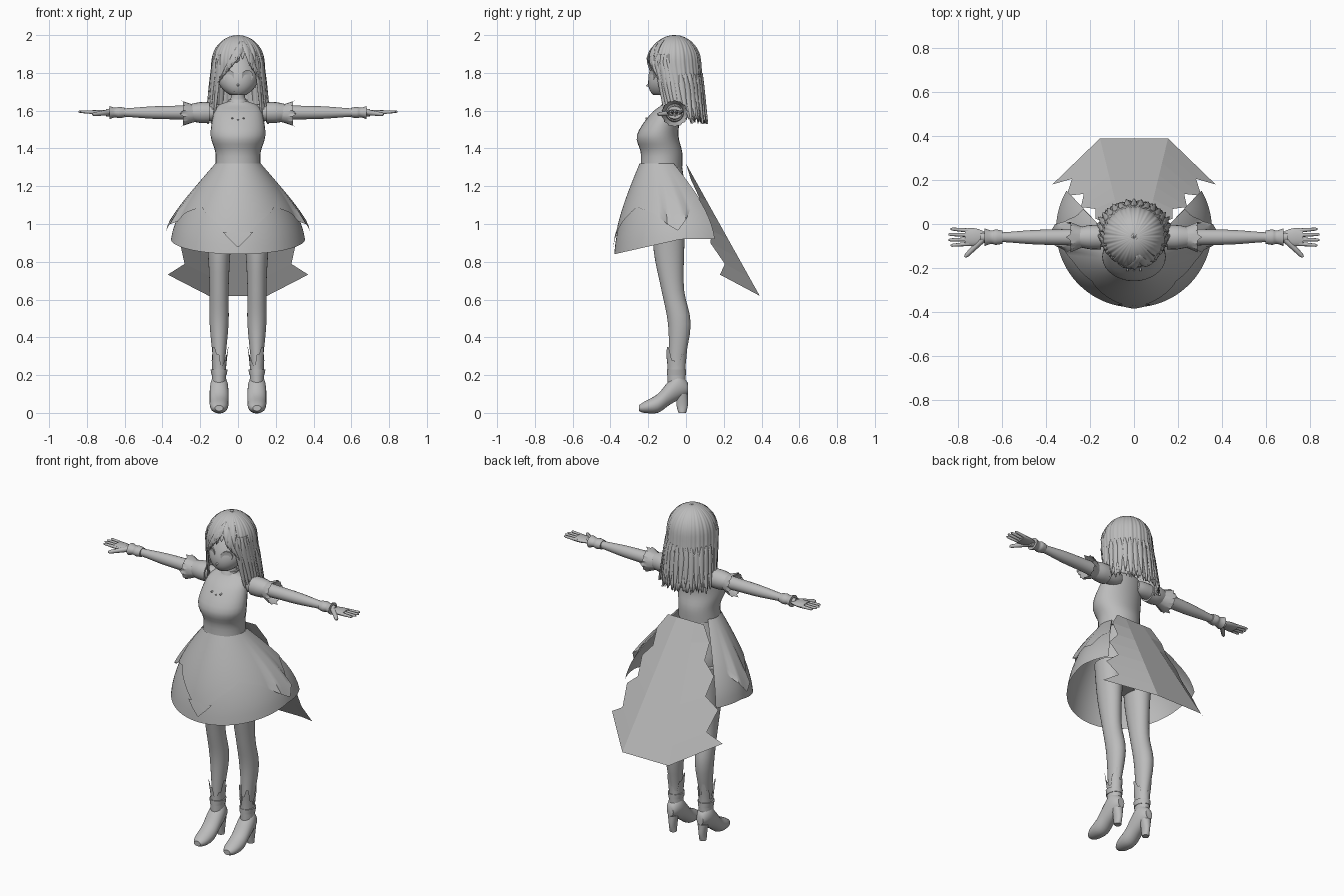
import bpy, bmesh, math, random
from math import sin, cos, pi, radians, degrees, sqrt
from mathutils import Vector

random.seed(4)
if "Cube" in bpy.data.objects:
    bpy.data.objects.remove(bpy.data.objects["Cube"])

shade = (0.5, 0.5, 0.5, 1)
grey = bpy.data.materials.new("plain_grey")
grey.use_nodes = True
grey.diffuse_color = shade
grey.node_tree.nodes["Principled BSDF"].inputs["Base Color"].default_value = shade


def skin(name, rows, closed=True, caps=True, mirror=False, smooth=True, thickness=0):
    """Bridge rows of points, each row a ring (closed) or an open strip."""
    bm = bmesh.new()
    loops = [[bm.verts.new(point) for point in row] for row in rows]
    for upper, lower in zip(loops, loops[1:]):
        for i in range(0 if closed else 1, len(upper)):
            bm.faces.new((upper[i - 1], upper[i], lower[i], lower[i - 1]))
    if closed and caps:
        bm.faces.new(loops[0])
        bm.faces.new(loops[-1])
    bmesh.ops.recalc_face_normals(bm, faces=bm.faces)
    mesh = bpy.data.meshes.new(name)
    bm.to_mesh(mesh)
    bm.free()
    mesh.materials.append(grey)
    part = bpy.data.objects.new(name, mesh)
    bpy.context.collection.objects.link(part)
    if thickness:
        part.modifiers.new("thickness", "SOLIDIFY").thickness = thickness
    if mirror:
        part.modifiers.new("mirror", "MIRROR").use_mirror_merge = False
    if smooth:
        bpy.ops.object.select_all(action="DESELECT")
        part.select_set(True)
        bpy.context.view_layer.objects.active = part
        bpy.ops.object.shade_smooth_by_angle(angle=radians(45))


def turn(count):
    return [2 * pi * i / count for i in range(count)]


def ring(centre, across, along, count=20):
    centre, across, along = Vector(centre), Vector(across), Vector(along)
    return [centre + across * cos(a) + along * sin(a) for a in turn(count)]


def flow(keys, steps=4):
    """Smooth curve through a few key rows."""
    keys = [Vector(key) for key in keys]
    ends = [keys[0]] + keys + [keys[-1]]
    result = [keys[0]]
    for before, start, stop, after in zip(ends, ends[1:], ends[2:], ends[3:]):
        for i in range(1, steps + 1):
            t = i / steps
            pull = (stop - before) * t * (1 - t) ** 2 - (after - start) * t * t * (1 - t)
            result.append(start.lerp(stop, t * t * (3 - 2 * t)) + pull / 2)
    return result


def column(name, keys, x=0, **options):
    """Upright loft from keys of height, y, half width and half depth."""
    skin(name, [ring((x, y, z), (wide, 0, 0), (0, deep, 0), 28)
                for z, y, wide, deep in flow(keys)], **options)


def limb(name, keys, squash=1):
    """Loft out along the arm from keys of distance and radius."""
    skin(name, [ring((x, -.06, 1.59), (0, r, 0), (0, 0, r * squash))
                for x, r in flow(keys)], mirror=True)


def rod(name, start, stop, thick, thin, **options):
    """Tapered round bar with a softened tip."""
    start, stop = Vector(start), Vector(stop)
    aim = (stop - start).to_track_quat("Z", "Y")
    across, along = aim @ Vector((1, 0, 0)), aim @ Vector((0, 1, 0))
    profile = ((0, thick), (.9, thin), (1, thin / 2))
    skin(name, [ring(start.lerp(stop, t), across * r, along * r, 10) for t, r in profile], **options)


# Torso and neck, then hips
column("bodice", [(1.3, -.13, .12, .11), (1.38, -.13, .12, .11), (1.47, -.15, .145, .11), (1.58, -.11, .13, .08),
                  (1.63, -.08, .1, .05), (1.66, -.08, .04, .04), (1.74, -.08, .04, .04)])
column("hips", [(1.3, -.12, .1, .1), (1.05, -.09, .15, .1), (.92, -.09, .06, .06)])
column("collar", [(1.64, -.08, .05, .05), (1.66, -.08, .05, .04)])
for x in (-.03, 0, .03):
    height = 1.55 + abs(x) / 3
    rod("chest_button", (x, -.19, height), (x, -.215, height), .005, .005)


# Head narrows to a pointed chin that sits forward
def head_rows(count=24):
    for i in range(1, count):
        t = i / count
        r = .11 * sin(pi * t ** .75) ** .8
        yield ring((0, -.07 * (1 + (1 - t) ** 3), 1.67 + .29 * t), (r, 0, 0), (0, r, 0), 32)


skin("head", head_rows())
rod("nose", (0, -.17, 1.75), (0, -.21, 1.73), .01, .005)
rod("mouth", (-.02, -.18, 1.7), (.02, -.18, 1.7), .005, .005)
skin("eye", [ring((.05, y, 1.785), (r, r / 2, 0), (0, 0, r))
             for y, r in ((-.175, .03), (-.183, .03), (-.181, .02))], mirror=True)
rod("ear", (.1, -.06, 1.78), (.12, -.05, 1.78), .02, .02, mirror=True)


# Hair: domed crown, ridged strands that spread and drift back lower down
def hair_point(angle, z, lift=0):
    drop = max(0, 1.85 - z)
    dome = sqrt(max(.0001, 1 - (max(0, z - 1.85) / .15) ** 2))
    ridge = 1 + lift + .012 * cos(angle * 36) + .01 * cos(angle * 17)
    wide = (.14 + .08 * drop) * dome * ridge
    deep = (.14 - .05 * drop) * dome * ridge
    return Vector((wide * sin(angle), -.06 + .14 * drop - deep * cos(angle), z))


def hair_hem(angle):
    turned = abs(degrees(angle))
    if turned < 46:
        edge = 1.89 - abs(angle - .25) / 8
    else:
        edge = 1.62 - .08 * min(1, (turned - 46) / 60)
    return edge + random.uniform(-.01, .03)


strands = [(a - pi, hair_hem(a - pi)) for a in turn(180)]
skin("hair", [[hair_point(a, 2 - (2 - edge) * (t / 18) ** 1.7) for a, edge in strands]
              for t in range(19)], caps=False, thickness=.005)


def lock(name, root, tip, top, bottom, width):
    """Flat strand that narrows to a point while sweeping round the head."""
    rows = []
    for i in range(9):
        t = i / 8
        a = root + (tip - root) * t
        half = width * (1 - t) ** .6 * min(1, .2 + 3 * t) + .001
        side, out = Vector((cos(a), sin(a), 0)), Vector((sin(a), -cos(a), 0))
        point = hair_point(a, top + (bottom - top) * t, .04 * sqrt(t) - .02)
        rows.append(ring(point, side * half, out * .006, 8))
    skin(name, rows)


for k in range(7):
    lock("fringe_lock", .2, k / 8 - .75, 1.97, 1.75 + k / 50, .02)
for k in range(4):
    lock("parting_lock", .3, .45 + k / 8, 1.97, 1.84 - k / 40, .02)
for k in range(5):
    for side in (-1, 1):
        lock("side_lock", side * (.8 + k / 8), side * (.85 + k / 7), 1.9, 1.56, .02)
for k in range(-7, 8):
    lock("back_lock", pi + k / 5, pi + k / 5, 1.8, 1.53 + .02 * (k % 3), .02)


# Skirt bell, open behind where the tail takes over; angle is zero at the front
def skirt_point(angle, t, lift=0):
    swell = sin(t * 1.4) / sin(1.4)
    r = .115 + .24 * swell + lift
    length = .48 - .08 * (1 - max(0, cos(angle)))
    return (r * sin(angle), .1 * swell - .125 - r * cos(angle), 1.32 - length * t)


sweep = [radians(d) for d in range(-120, 121, 4)]
skin("skirt", [[skirt_point(a, t / 10) for a in sweep] for t in range(11)], closed=False)

# Upper skirt layer with an angular hem and a point standing out at each side
jags = (.85, .65, .5, .6, .88, .5, .4)


def layer_point(angle, t):
    step, part = divmod(abs(degrees(angle)) / 22, 1)
    reach = jags[int(step)] * (1 - part) + jags[int(step) + 1] * part
    flare = .03 * t * t if abs(step + part - 4) < .5 else 0
    return skirt_point(angle, reach * t, .006 + flare)


skin("skirt_layer", [[layer_point(a, t / 8) for a in sweep] for t in range(9)], closed=False)
skin("skirt_badge", [[skirt_point(a * (1 - t), .76 + .17 * t, .009) for a in (-.24, 0, .24)]
                     for t in (0, .5, .95)], closed=False)


# Tail: flat facets trailing back, torn along the side edges within their plane
def tail_point(u, row):
    t = row / 7
    if abs(u) == 1 and row % 2:
        u *= 1.2
    side = max(0, abs(u) * 2 - 1)
    return (u * (.12 + .19 * t), t * (.39 - .15 * side), 1.32 - t * (.7 - .08 * side))


skin("skirt_tail", [[tail_point(u / 2, row) for u in range(-2, 3)] for row in range(8)],
     closed=False, smooth=False)

# Legs with heeled boots
leg_keys = [(1.05, -.09, .08, .09), (.85, -.09, .06, .08), (.65, -.07, .05, .06), (.47, -.035, .05, .06),
            (.25, -.05, .03, .04), (.1, -.05, .03, .04)]
column("leg", leg_keys, x=.1, mirror=True)


# Boot shaft follows the leg up to a stepped top
def shaft_row(t):
    for i, a in enumerate(turn(24)):
        z = .15 + t * (.1, .16, .2, .13)[i // 2 % 4]
        spread = .002 + max(0, z - .25) / 8
        yield (.1 + (.035 + spread) * cos(a), -.05 + (.045 + spread) * sin(a), z)


skin("boot_shaft", [list(shaft_row(t / 4)) for t in range(5)], caps=False, mirror=True)
column("ankle_strap", [(.2, -.05, .04, .05), (.23, -.05, .045, .05)], x=.1, mirror=True)


def shoe_rows():
    keys = [(.01, .1, .16), (-.04, .07, .21), (-.09, .04, .17), (-.15, 0, .1), (-.22, 0, .06), (-.25, .01, .04)]
    for y, low, high in flow(keys):
        half = .05 * (1 - ((y + .12) / .15) ** 4)
        yield ring((.1, y, (low + high) / 2), (half, 0, 0), (0, 0, (high - low) / 2))


skin("shoe", shoe_rows(), mirror=True)
column("heel", [(0, -.02, .02, .02), (.04, -.02, .02, .03), (.1, -.02, .03, .03)], x=.1, mirror=True)

# Arms, sleeves and cuffs
limb("arm", [(.06, .035), (.12, .045), (.3, .037), (.45, .033), (.6, .022), (.7, .02)])
limb("sleeve", [(.15, .055), (.2, .055), (.25, .045)])
limb("wrist_cuff", [(.6, .03), (.63, .035), (.65, .03), (.68, .04)], squash=.85)


def frill_row(t):
    for i, a in enumerate(turn(28)):
        r = .045 + t * (.02 + .006 * (i % 2))
        x = .23 + t * (.06 + .02 * (i % 7 == 0))
        yield (x, r * cos(a) - .06, 1.585 + r * sin(a))


skin("sleeve_frill", [list(frill_row(t / 2)) for t in range(3)], caps=False, mirror=True)

# Hands with spread fingers
limb("palm", [(.67, .02), (.72, .04), (.77, .04)], squash=.35)
for k in range(4):
    bend = (k - 1.5) / 100
    rod("finger", (.75, -.06 - 2 * bend, 1.59), (.85 - abs(bend), -.06 - 2.5 * bend, 1.595),
        .01, .007, mirror=True)
rod("thumb", (.69, -.07, 1.59), (.77, -.15, 1.58), .016, .01, mirror=True)
